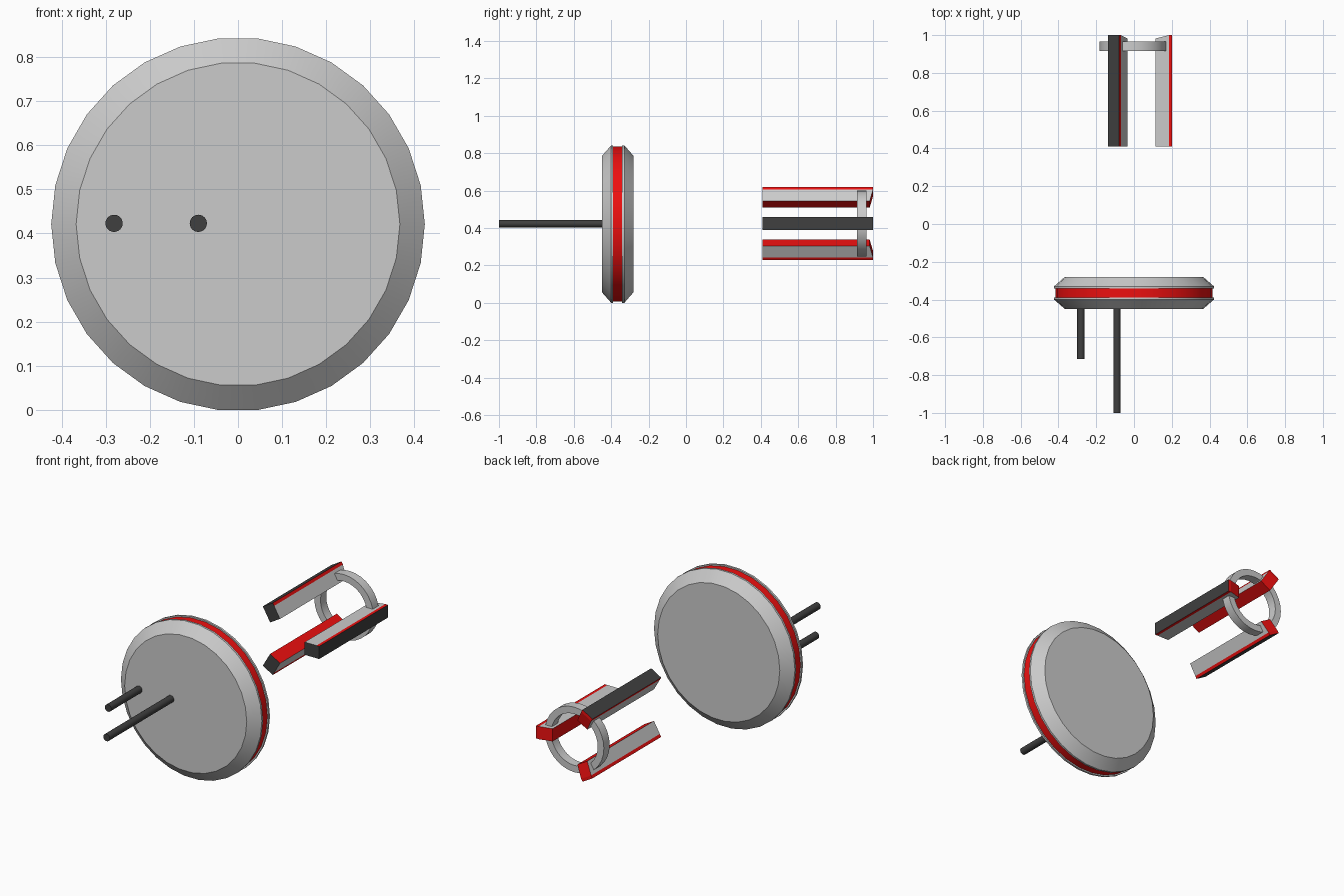
import bpy, bmesh, math
from math import sin, cos, pi

if "Cube" in bpy.data.objects:
    bpy.data.objects.remove(bpy.data.objects["Cube"])


def material(name, rgb):
    m = bpy.data.materials.new(name)
    m.diffuse_color = (*rgb, 1)
    m.use_nodes = True
    m.node_tree.nodes["Principled BSDF"].inputs["Base Color"].default_value = m.diffuse_color
    return m


RED = material("red", (0.85, 0.005, 0.005))
DARK = material("dark_grey", (0.05, 0.05, 0.05))


def finish(bm, name, mats=(), smooth=True):
    bmesh.ops.recalc_face_normals(bm, faces=bm.faces)
    me = bpy.data.meshes.new(name)
    bm.to_mesh(me)
    bm.free()
    ob = bpy.data.objects.new(name, me)
    bpy.context.collection.objects.link(ob)
    for m in mats:
        me.materials.append(m)
    if smooth:
        bpy.ops.object.select_all(action='DESELECT')
        ob.select_set(True)
        bpy.context.view_layer.objects.active = ob
        bpy.ops.object.shade_smooth_by_angle(angle=math.radians(30))
    return ob


def lathe(name, profile, cx, cz, sides, mats=(), hollow=False):
    """Turn a (radius, y) profile about a line parallel to y."""
    bm = bmesh.new()
    rings = [[bm.verts.new((cx + r * cos(2 * pi * i / sides), y,
                            cz + r * sin(2 * pi * i / sides)))
              for i in range(sides)] for r, y in profile]
    pairs = list(zip(rings, rings[1:]))
    if hollow:
        pairs.append((rings[-1], rings[0]))
    else:
        bm.faces.new(rings[0])
        bm.faces.new(rings[-1])
    for a, b in pairs:
        for i in range(sides):
            j = (i + 1) % sides
            bm.faces.new((a[i], a[j], b[j], b[i]))
    return finish(bm, name, mats)


# Main disc: two bevelled halves with a recessed red band between them
CZ, CY = 0.421, -0.365
for name, s in (("front_disc", -1), ("back_disc", 1)):
    lathe(name, [(0.367, CY + s * 0.084), (0.4235, CY + s * 0.035),
                 (0.4235, CY + s * 0.024)], 0, CZ, 30)
lathe("red_band", [(0.416, CY - 0.024), (0.416, CY + 0.024)], 0, CZ, 30, [RED])

# Two rods on the front of the disc
for name, x, tip in (("short_rod", -0.281, -0.714), ("long_rod", -0.09, -1.0)):
    lathe(name, [(0.0195, tip), (0.0195, CY - 0.07)], x, 0.423, 24, [DARK])

# Ring that joins the three bars
BX, BZ = -0.005, 0.4235
lathe("bar_ring", [(0.177, 0.915), (0.177, 0.965), (0.14, 0.965), (0.14, 0.915)],
      BX, BZ, 32, hollow=True)

# Three bars: dark outer face, grey sides with red edge strips, red inside
GREY = material("grey", (0.8, 0.8, 0.8))
W = 0.0345
SECTION = [(0.206, -W), (0.206, W), (0.19, W), (0.119, W), (0.119, -W), (0.19, -W)]
SIDE_MATS = [1, 0, 2, 0, 2, 0]      # indices into red, dark, grey
for k, name in enumerate(("right_bar", "upper_left_bar", "lower_left_bar")):
    a = 2 * pi * k / 3
    bm = bmesh.new()
    ends = []
    for back in (False, True):
        loop = []
        for r, t in SECTION:
            # the back end slopes forward towards the inside
            y = 1.0 - (0.19 - min(r, 0.19)) * 0.25 if back else 0.41
            loop.append(bm.verts.new((BX + r * cos(a) - t * sin(a), y,
                                      BZ + r * sin(a) + t * cos(a))))
        ends.append(loop)
    f, b = ends
    for i in range(6):
        j = (i + 1) % 6
        bm.faces.new((f[i], f[j], b[j], b[i])).material_index = SIDE_MATS[i]
    bm.faces.new(f).material_index = 1
    bm.faces.new((b[0], b[1], b[2], b[5])).material_index = 0
    bm.faces.new((b[2], b[3], b[4], b[5])).material_index = 0
    finish(bm, name, [RED, DARK, GREY], smooth=False)
